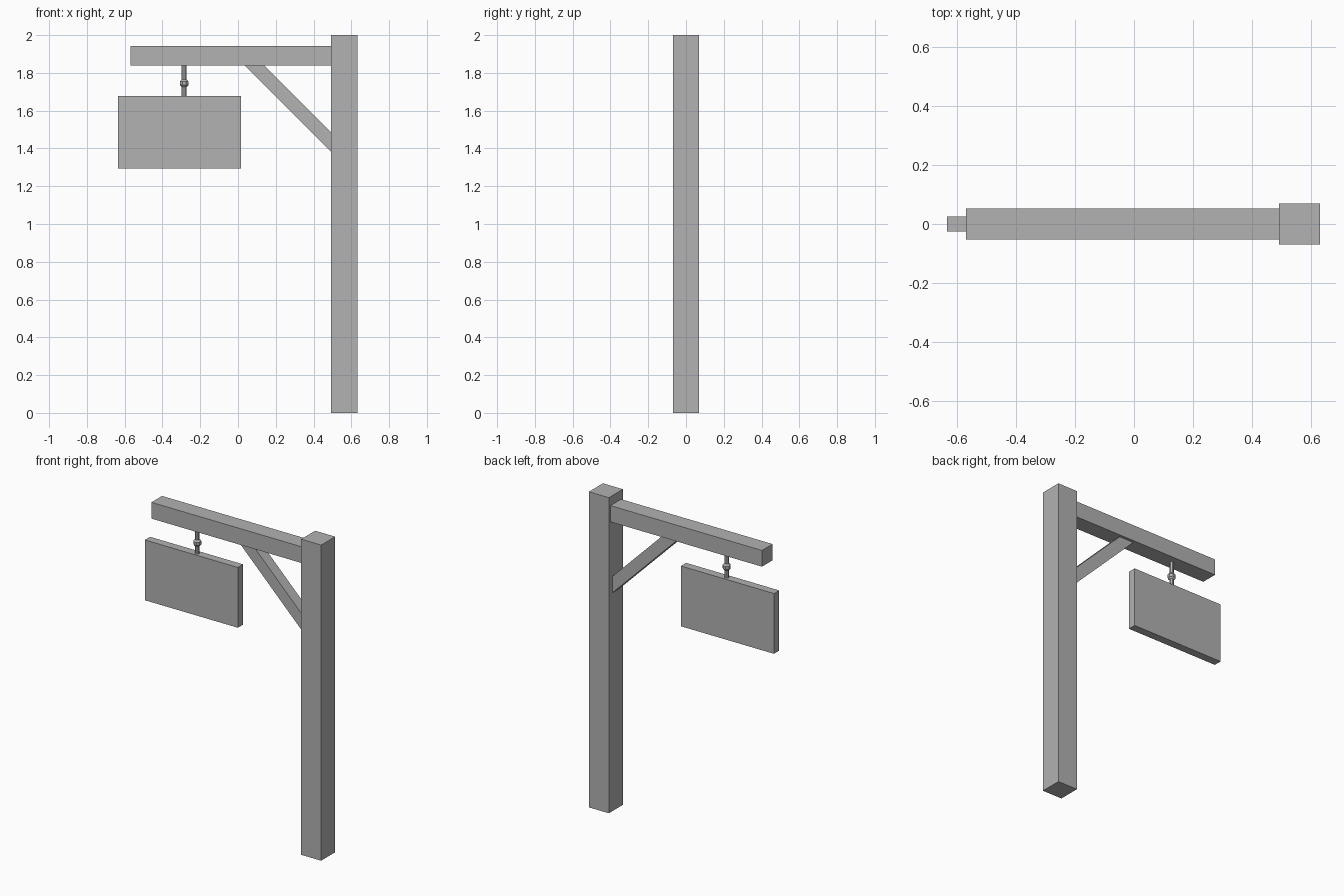
import bpy
import bmesh
import math
from mathutils import Vector

cube = bpy.data.objects.get("Cube")
if cube:
    bpy.data.objects.remove(cube, do_unlink=True)

COLOUR = (0.445, 0.445, 0.445, 1)
grey = bpy.data.materials.new("plain grey")
grey.use_nodes = True
grey.diffuse_color = COLOUR
grey.node_tree.nodes["Principled BSDF"].inputs["Base Color"].default_value = COLOUR


def finish(name, bm):
    bmesh.ops.recalc_face_normals(bm, faces=bm.faces)
    mesh = bpy.data.meshes.new(name)
    bm.to_mesh(mesh)
    bm.free()
    mesh.materials.append(grey)
    obj = bpy.data.objects.new(name, mesh)
    bpy.context.collection.objects.link(obj)
    return obj


def slab(name, outline, half_depth):
    """Extrude an outline in the XZ plane evenly about y = 0."""
    bm = bmesh.new()
    face = bm.faces.new([bm.verts.new((x, -half_depth, z)) for x, z in outline])
    out = bmesh.ops.extrude_face_region(bm, geom=[face])
    moved = [v for v in out["geom"] if isinstance(v, bmesh.types.BMVert)]
    bmesh.ops.translate(bm, verts=moved, vec=(0, 2 * half_depth, 0))
    return finish(name, bm)


def box(name, x0, x1, z0, z1, half_depth):
    return slab(name, [(x0, z0), (x1, z0), (x1, z1), (x0, z1)], half_depth)


def turned(name, x, profile, sides):
    """Revolve a radius/height profile about a vertical axis, with capped ends."""
    bm = bmesh.new()
    rings = []
    for r, z in profile:
        rings.append([bm.verts.new((x + r * math.cos(a), r * math.sin(a), z))
                      for a in (math.tau * (i + 0.5) / sides for i in range(sides))])
    for low, high in zip(rings, rings[1:]):
        for i in range(sides):
            j = (i + 1) % sides
            bm.faces.new((low[i], low[j], high[j], high[i]))
    bm.faces.new(rings[0])
    bm.faces.new(rings[-1])
    return finish(name, bm)


# Timber frame
box("post", 0.492, 0.632, 0, 2, 0.07)
box("beam", -0.57, 0.492, 1.84, 1.943, 0.053)
slab("brace", [(0.035, 1.84), (0.492, 1.383), (0.492, 1.487), (0.139, 1.84)], 0.035)

# Hanging board
box("sign_board", -0.635, 0.017, 1.295, 1.677, 0.026)

# Hanger rod with a bevelled collar
turned("hanger_rod", -0.285, [(0.014, 1.677), (0.014, 1.84)], 8)
turned("hanger_collar", -0.285,
       [(0.014, 1.724), (0.024, 1.735), (0.024, 1.755), (0.014, 1.766)], 8)
